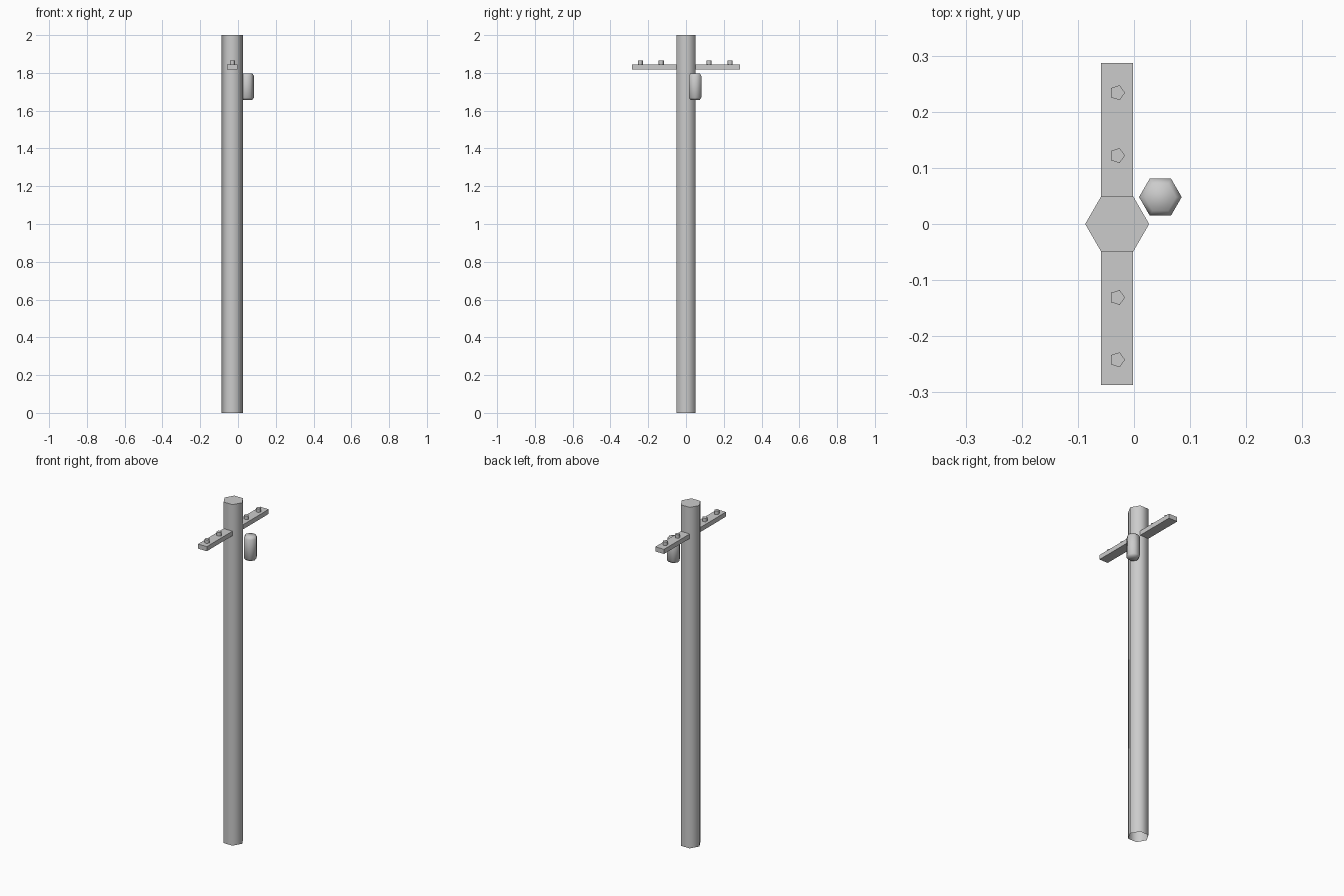
import bpy, bmesh, math

if "Cube" in bpy.data.objects:
    bpy.data.objects.remove(bpy.data.objects["Cube"])

AXIS_X = -0.03          # pole centre line
POLE_R = 0.057


def finish(name, bm, smooth_deg=None):
    bmesh.ops.recalc_face_normals(bm, faces=bm.faces)
    mesh = bpy.data.meshes.new(name)
    bm.to_mesh(mesh)
    bm.free()
    ob = bpy.data.objects.new(name, mesh)
    bpy.context.collection.objects.link(ob)
    if smooth_deg:
        bpy.ops.object.select_all(action='DESELECT')
        ob.select_set(True)
        bpy.context.view_layer.objects.active = ob
        bpy.ops.object.shade_smooth_by_angle(angle=math.radians(smooth_deg))
    return ob


def lathe(name, sides, x, y, profile, cap_bottom=True, smooth_deg=None):
    """Stack of n-sided rings given as (radius, z), first corner facing +x."""
    bm = bmesh.new()
    rings = []
    for r, z in profile:
        rings.append([bm.verts.new((x + r * math.cos(i * math.tau / sides),
                                    y + r * math.sin(i * math.tau / sides), z))
                      for i in range(sides)])
    for a, b in zip(rings, rings[1:]):
        for i in range(sides):
            j = (i + 1) % sides
            bm.faces.new((a[i], a[j], b[j], b[i]))
    bm.faces.new(rings[-1])
    if cap_bottom:
        bm.faces.new(rings[0][::-1])
    return finish(name, bm, smooth_deg)


# hexagonal pole, open where it meets the ground
lathe("pole", 6, AXIS_X, 0, [(POLE_R, 0), (POLE_R, 2)], cap_bottom=False, smooth_deg=65)

# crossarm halves growing out of the flat pole sides
y_in, y_out = POLE_R * math.cos(math.pi / 6), 0.287
for side, label in ((1, "back"), (-1, "front")):
    bm = bmesh.new()
    bmesh.ops.create_cube(bm, size=1)
    for v in bm.verts:
        v.co.x = AXIS_X + v.co.x * POLE_R
        v.co.y = side * (y_out if v.co.y > 0 else y_in)
        v.co.z = 1.831 + v.co.z * 0.027
    bm.faces.ensure_lookup_table()
    inner = [f for f in bm.faces if all(abs(abs(v.co.y) - y_in) < 1e-5 for v in f.verts)]
    bmesh.ops.delete(bm, geom=inner, context='FACES_ONLY')
    finish("crossarm_" + label, bm)

# insulator pegs
for n, y in enumerate((-0.242, -0.131, 0.122, 0.234)):
    lathe(f"insulator_{n + 1}", 5, AXIS_X, y, [(0.014, 1.8445), (0.014, 1.865)], smooth_deg=75)

# transformer can with chamfered ends
lathe("transformer", 6, 0.047, 0.048,
      [(0.028, 1.657), (0.038, 1.669), (0.038, 1.784), (0.028, 1.798)], smooth_deg=65)
